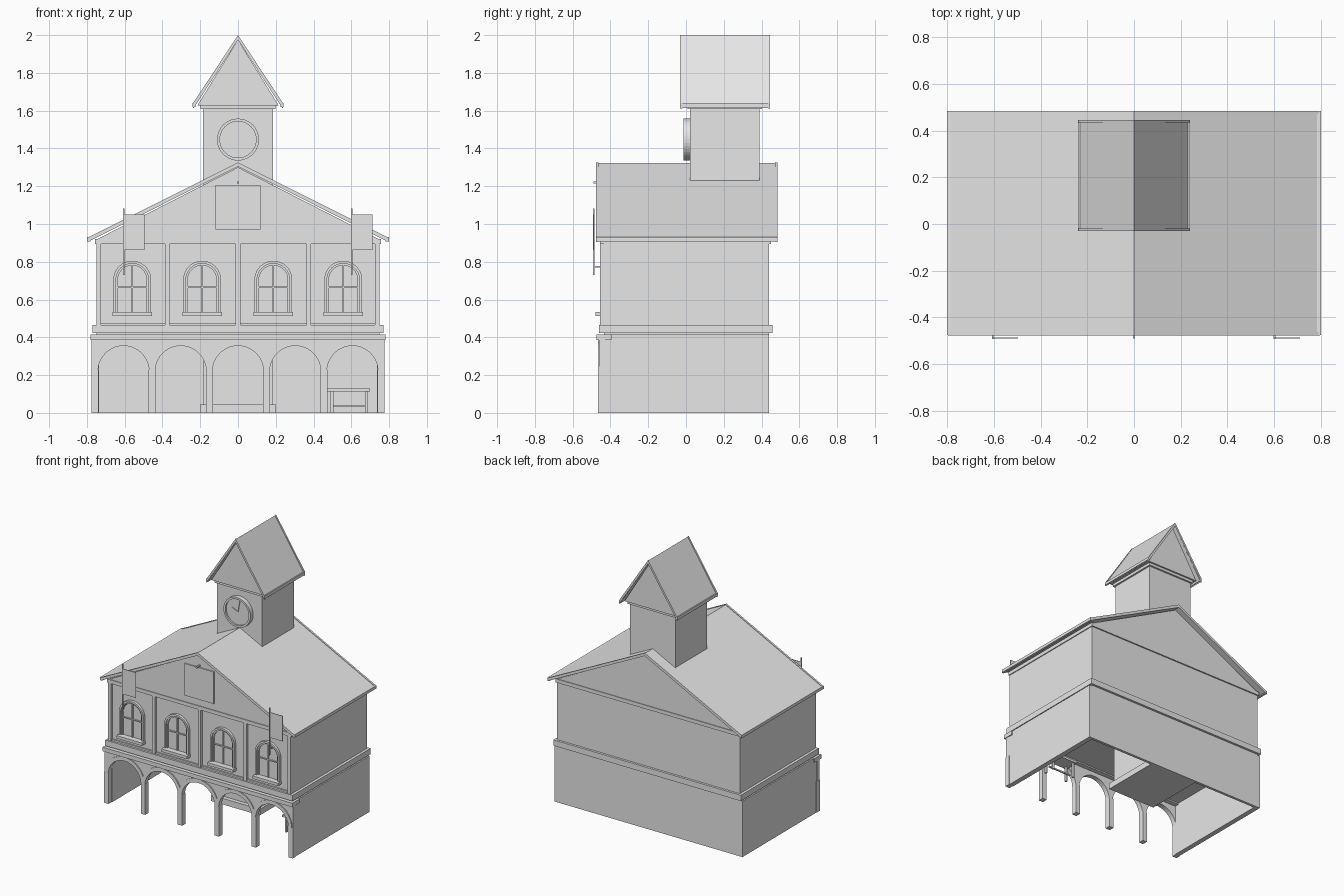
import bpy
import bmesh
from math import pi, sin, cos

old = bpy.data.objects.get("Cube")
if old:
    bpy.data.objects.remove(old, do_unlink=True)

stone = bpy.data.materials.new("plain grey")
stone.use_nodes = True
grey = (0.8, 0.8, 0.8, 1)
stone.diffuse_color = grey
stone.node_tree.nodes["Principled BSDF"].inputs["Base Color"].default_value = grey


def prism(name, pts, y0, y1):
    """Extrude an outline in x and z along y."""
    bm = bmesh.new()
    face = bm.faces.new([bm.verts.new((x, y0, z)) for x, z in pts])
    new = bmesh.ops.extrude_face_region(bm, geom=[face])["geom"]
    verts = [v for v in new if isinstance(v, bmesh.types.BMVert)]
    bmesh.ops.translate(bm, verts=verts, vec=(0, y1 - y0, 0))
    bmesh.ops.recalc_face_normals(bm, faces=bm.faces)
    mesh = bpy.data.meshes.new(name)
    bm.to_mesh(mesh)
    bm.free()
    mesh.materials.append(stone)
    ob = bpy.data.objects.new(name, mesh)
    bpy.context.collection.objects.link(ob)
    return ob


def box(name, x0, x1, y0, y1, z0, z1):
    return prism(name, [(x0, z0), (x1, z0), (x1, z1), (x0, z1)], y0, y1)


def arc(cx, cz, r, a0=pi, a1=0.0, n=20):
    steps = [a0 + (a1 - a0) * i / n for i in range(n + 1)]
    return [(cx + r * cos(a), cz + r * sin(a)) for a in steps]


def arch_band(name, cx, cz, r_in, r_out, foot, y0, y1):
    """Arched frame whose straight legs reach down to foot."""
    outer = [(cx - r_out, foot)] + arc(cx, cz, r_out) + [(cx + r_out, foot)]
    inner = [(cx + r_in, foot)] + arc(cx, cz, r_in, 0, pi) + [(cx - r_in, foot)]
    return prism(name, outer + inner, y0, y1)


def chevron(name, half, eave, apex, drop, y0, y1):
    pts = [(-half, eave), (0, apex), (half, eave)]
    return prism(name, pts + [(x, z - drop) for x, z in reversed(pts)], y0, y1)


# Ground floor: thin side and back walls, open underneath
for side, s in (("left", 1), ("right", -1)):
    box(f"ground_wall_{side}", s * 0.735, s * 0.772, -0.43, 0.44, 0, 0.415)
box("ground_wall_back", -0.772, 0.772, 0.42, 0.44, 0, 0.415)
box("porch_ceiling", -0.772, 0.772, -0.45, 0.44, 0.395, 0.415)
box("entrance_block", -0.183, 0.183, 0, 0.43, 0, 0.4)
box("entrance_step", -0.2, 0.2, -0.03, 0.43, 0, 0.045)

# Arcade of five round arches on square piers
SPACING, RADIUS, SPRING = 0.303, 0.135, 0.22
centres = [SPACING * i for i in range(-2, 3)]
outline = [(-0.775, 0)]
for c in centres:
    outline += [(c - RADIUS, 0)] + arc(c, SPRING, RADIUS) + [(c + RADIUS, 0)]
outline += [(0.775, 0), (0.775, 0.39), (-0.775, 0.39)]
prism("arcade", outline, -0.46, -0.43)
for i, c in enumerate(centres):
    arch_band(f"arch_moulding_{i}", c, SPRING, RADIUS, 0.163, SPRING, -0.467, -0.45)
for i in range(6):
    x = SPACING * (i - 2.5)
    box(f"pier_{i}", x - 0.018, x + 0.018, -0.465, -0.425, 0, 0.23)
box("arcade_cornice", -0.78, 0.78, -0.475, -0.395, 0.385, 0.415)

# Bench in the porch
box("bench_seat", 0.475, 0.7, -0.16, -0.05, 0.112, 0.128)
for x in (0.49, 0.672):
    for y in (-0.15, -0.075):
        box("bench_leg", x, x + 0.015, y, y + 0.015, 0, 0.112)
box("bench_rail", 0.49, 0.685, -0.11, -0.1, 0.03, 0.04)

# Upper floor with bands and pilasters
box("upper_wall", -0.75, 0.75, -0.435, 0.44, 0.415, 0.92)
box("floor_band", -0.77, 0.77, -0.46, 0.457, 0.422, 0.465)
box("eaves_band", -0.757, 0.757, -0.455, 0.45, 0.893, 0.92)
for x in (-0.737, -0.375, 0, 0.375, 0.737):
    box("pilaster", x - 0.012, x + 0.012, -0.455, -0.43, 0.465, 0.895)
box("panel_foot", -0.74, 0.74, -0.445, -0.43, 0.465, 0.477)

# Arched windows
for x in (-0.56, -0.19, 0.187, 0.557):
    arch_band("window_surround", x, 0.705, 0.086, 0.1, 0.535, -0.455, -0.43)
    arch_band("window_frame", x, 0.705, 0.076, 0.086, 0.535, -0.446, -0.43)
    box("window_upright", x - 0.004, x + 0.004, -0.443, -0.43, 0.535, 0.781)
    box("window_crossbar", x - 0.077, x + 0.077, -0.443, -0.43, 0.661, 0.669)
    box("window_sill", x - 0.105, x + 0.105, -0.478, -0.43, 0.512, 0.533)

# Main roof, gables and edge boards
prism("gable", [(-0.755, 0.915), (0.755, 0.915), (0, 1.3)], -0.45, 0.445)
chevron("main_roof", 0.79, 0.927, 1.322, 0.018, -0.47, 0.48)
for y in (-0.477, 0.471):
    chevron("roof_edge_board", 0.797, 0.927, 1.326, 0.022, y, y + 0.014)
for s in (-1, 1):
    box("eaves_board", s * 0.782, s * 0.8, -0.475, 0.483, 0.908, 0.93)

# Sign panel and peg
box("sign_panel", -0.12, 0.12, -0.458, -0.448, 0.97, 1.207)
box("sign_peg", -0.005, 0.005, -0.49, -0.448, 1.215, 1.225)

# Flags on poles
for x in (-0.605, 0.602):
    box("flag_pole", x - 0.004, x + 0.004, -0.493, -0.485, 0.73, 1.083)
    box("flag", x, x + 0.109, -0.491, -0.487, 0.862, 1.05)
    box("flag_bracket", x - 0.004, x + 0.004, -0.489, -0.43, 0.77, 0.778)

# Clock tower
box("tower", -0.185, 0.185, 0.02, 0.39, 1.0, 1.615)
box("tower_cornice", -0.198, 0.198, 0.007, 0.403, 1.608, 1.63)
prism("tower_gable", [(-0.215, 1.628), (0.215, 1.628), (0, 1.975)], -0.005, 0.415)
chevron("tower_roof", 0.235, 1.635, 1.997, 0.022, -0.025, 0.44)
for y in (-0.031, 0.434):
    chevron("tower_edge_board", 0.239, 1.638, 2.0, 0.026, y, y + 0.012)
for s in (-1, 1):
    box("tower_eaves_board", s * 0.226, s * 0.24, -0.03, 0.445, 1.62, 1.64)

# Clock
CLOCK_Z = 1.447
prism("clock_face", arc(0, CLOCK_Z, 0.1, 0, 2 * pi, 40)[:-1], 0.0, 0.02)
for start in (0, pi):
    ring = arc(0, CLOCK_Z, 0.111, start, start + pi) + arc(0, CLOCK_Z, 0.096, start + pi, start)
    prism("clock_rim", ring, -0.012, 0.02)
for name, x, z in (("minute_hand", 0.014, 0.08), ("hour_hand", -0.05, 0.022)):
    length = (x * x + z * z) ** 0.5
    u, v = 0.003 * z / length, 0.003 * x / length
    pts = [(-u, v), (u, -v), (x + u, z - v), (x - u, z + v)]
    prism(name, [(a, b + CLOCK_Z) for a, b in pts], -0.006, 0.001)
